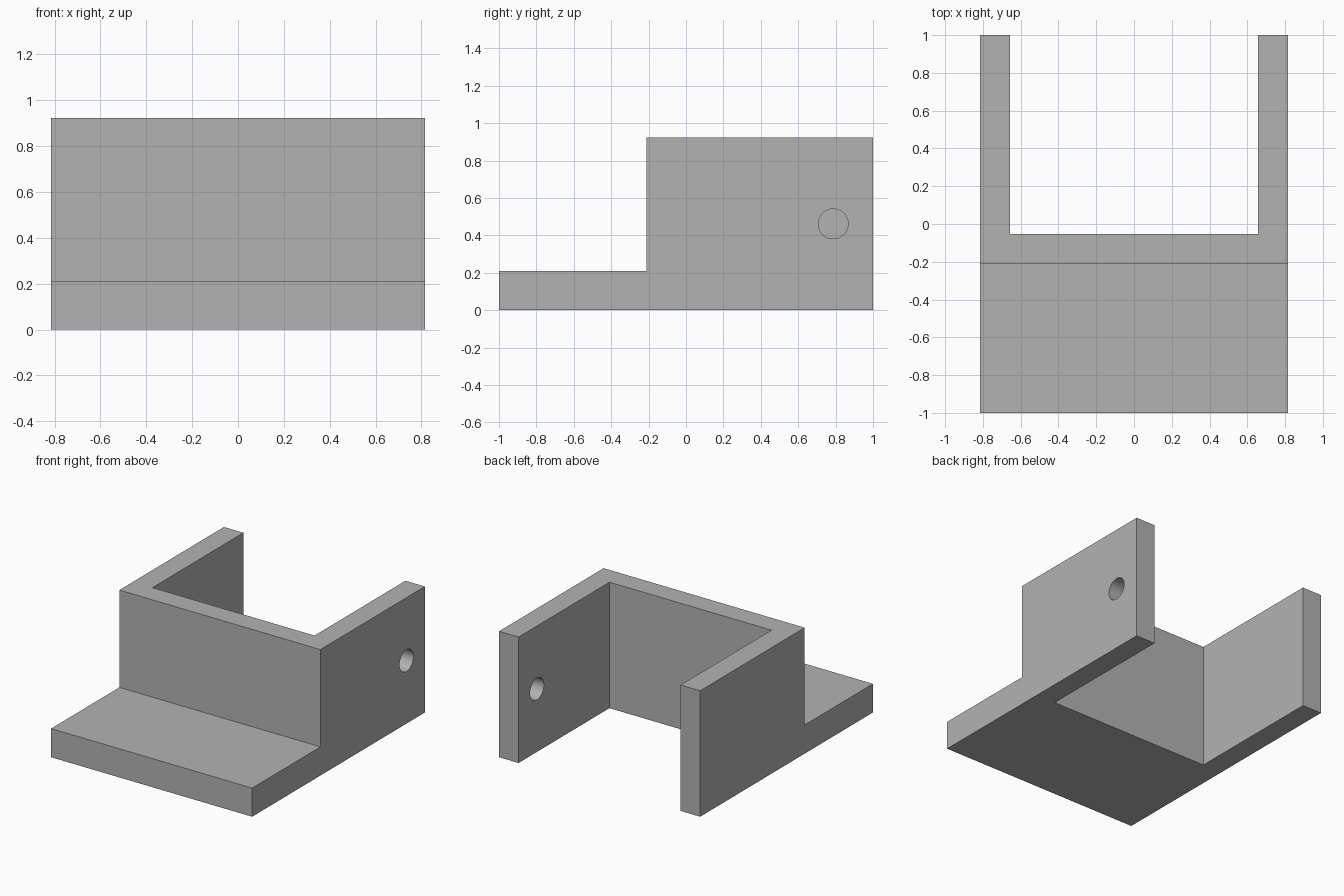
import bpy
import bmesh
from math import radians

if "Cube" in bpy.data.objects:
    bpy.data.objects.remove(bpy.data.objects["Cube"])

HALF_W, INNER_W = 0.815, 0.657
TOP, STEP = 0.923, 0.21
WALL_FRONT, WALL_BACK = -0.21, -0.052

grey = bpy.data.materials.new("plain_grey")
grey.use_nodes = True
grey.diffuse_color = (0.45, 0.45, 0.45, 1)
grey.node_tree.nodes["Principled BSDF"].inputs["Base Color"].default_value = grey.diffuse_color


def extrude_profile(name, profile, x0, x1):
    """Extrude a (y, z) outline along x."""
    bm = bmesh.new()
    face = bm.faces.new([bm.verts.new((x0, y, z)) for y, z in profile])
    new = bmesh.ops.extrude_face_region(bm, geom=[face])["geom"]
    verts = [v for v in new if isinstance(v, bmesh.types.BMVert)]
    bmesh.ops.translate(bm, verts=verts, vec=(x1 - x0, 0, 0))
    bmesh.ops.recalc_face_normals(bm, faces=bm.faces)
    mesh = bpy.data.meshes.new(name)
    bm.to_mesh(mesh)
    bm.free()
    mesh.materials.append(grey)
    obj = bpy.data.objects.new(name, mesh)
    bpy.context.collection.objects.link(obj)
    return obj


def cut(target, cutter):
    """Subtract the cutter, then discard it."""
    cutter.hide_render = True
    mod = target.modifiers.new(cutter.name, "BOOLEAN")
    mod.operation, mod.solver, mod.object = "DIFFERENCE", "EXACT", cutter
    bpy.ops.object.select_all(action="DESELECT")
    bpy.context.view_layer.objects.active = target
    target.select_set(True)
    bpy.ops.object.modifier_apply(modifier=mod.name)
    bpy.data.objects.remove(cutter)


# Stepped bracket body
bracket = extrude_profile("bracket", [
    (-1, 0), (1, 0), (1, TOP), (WALL_FRONT, TOP), (WALL_FRONT, STEP), (-1, STEP)],
    -HALF_W, HALF_W)

# Open slot between the two side walls
slot = extrude_profile("slot_cutter", [
    (WALL_BACK, -0.5), (2, -0.5), (2, 2), (WALL_BACK, 2)], -INNER_W, INNER_W)
cut(bracket, slot)

# Round hole through the left wall only
bpy.ops.mesh.primitive_cylinder_add(
    vertices=48, radius=0.08, depth=0.5,
    location=(0.75, 0.787, TOP / 2), rotation=(0, radians(90), 0))
hole = bpy.context.object
hole.name = "hole_cutter"
hole.data.materials.append(grey)
cut(bracket, hole)

# Smooth bore, crisp edges
bpy.ops.object.shade_smooth_by_angle(angle=radians(30))
